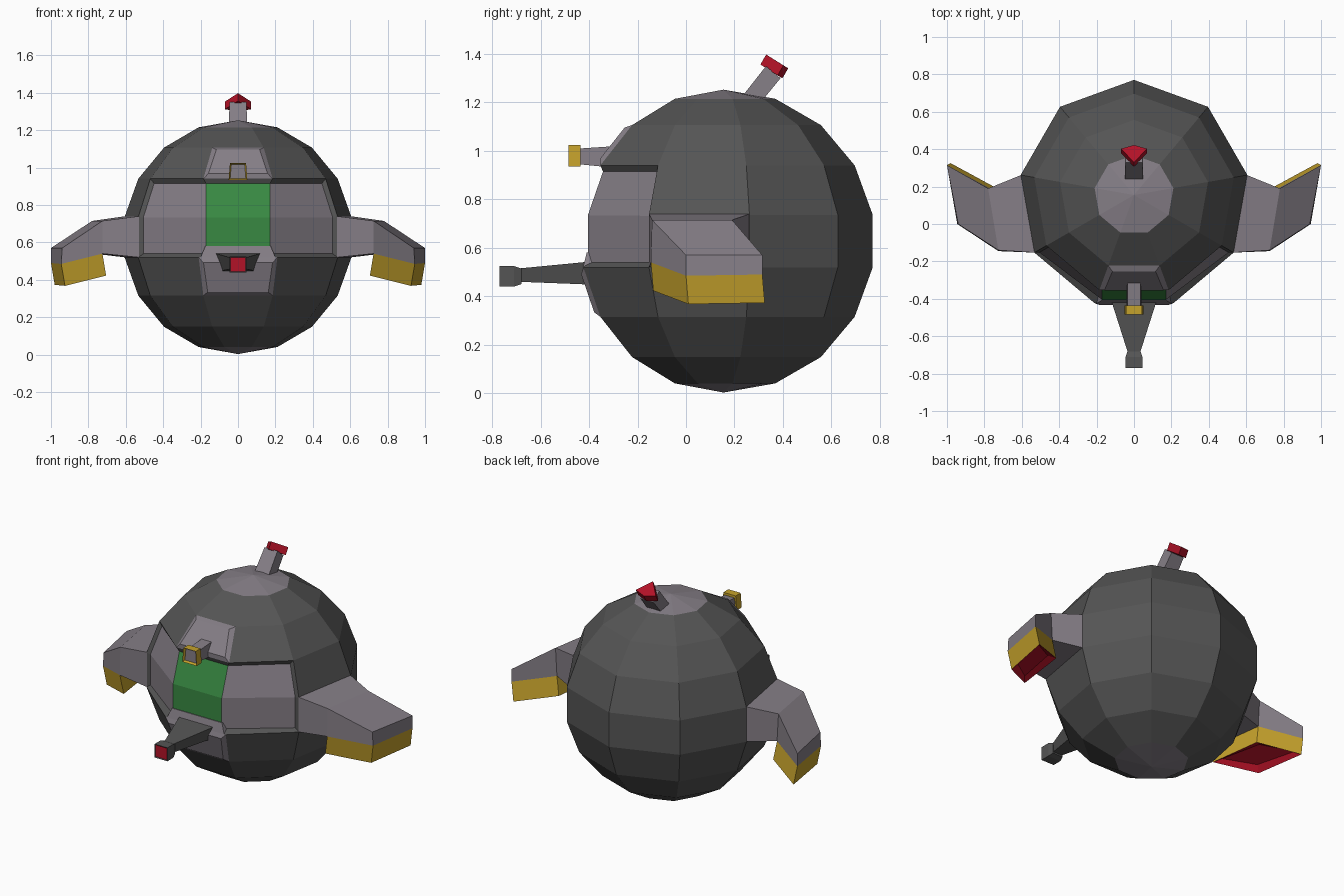
import bpy, bmesh, math
from mathutils import Vector

if "Cube" in bpy.data.objects:
    bpy.data.objects.remove(bpy.data.objects["Cube"])


def material(name, r, g, b):
    m = bpy.data.materials.new(name)
    m.diffuse_color = (r, g, b, 1)
    m.use_nodes = True
    m.node_tree.nodes["Principled BSDF"].inputs["Base Color"].default_value = m.diffuse_color
    return m


HULL = material("dark grey", 0.09, 0.09, 0.09)
PANEL = material("light grey", 0.235, 0.21, 0.24)
YELLOW = material("yellow", 0.56, 0.36, 0.025)
RED = material("red", 0.45, 0.006, 0.02)
GREEN = material("green", 0.04, 0.25, 0.055)


def finish(name, bm, mats):
    me = bpy.data.meshes.new(name)
    bm.to_mesh(me)
    bm.free()
    for m in mats:
        me.materials.append(m)
    ob = bpy.data.objects.new(name, me)
    bpy.context.collection.objects.link(ob)
    return ob


def loft(name, rings, mats, inset=None, rim=0, end=0, mirror=False):
    """Skin closed rings of points; optionally inset and recess the last cap."""
    bm = bmesh.new()
    loops = [[bm.verts.new(p) for p in ring] for ring in rings]
    n = len(rings[0])
    for a, b in zip(loops, loops[1:]):
        for i in range(n):
            j = (i + 1) % n
            bm.faces.new((a[i], a[j], b[j], b[i]))
    bm.faces.new(loops[0])
    cap = bm.faces.new(loops[-1])
    bmesh.ops.recalc_face_normals(bm, faces=bm.faces[:])
    cap.material_index = rim
    if inset:
        bmesh.ops.inset_individual(bm, faces=[cap], thickness=inset[0], depth=inset[1])
    cap.material_index = end
    ob = finish(name, bm, mats)
    if mirror:
        ob.modifiers.new("mirror", "MIRROR")
    return ob


def rect(y, half_top, half_bottom, z0, z1):
    return [(-half_bottom, y, z0), (half_bottom, y, z0), (half_top, y, z1), (-half_top, y, z1)]


# Round hull: 9 sides, 9 bands, flat side facing front
R, CY, CZ, N = 0.625, 0.155, 0.628, 9
bm = bmesh.new()
grid = []
for k in range(1, N):
    r, z = R * math.sin(math.radians(20 * k)), CZ - R * math.cos(math.radians(20 * k))
    grid.append([bm.verts.new((r * math.cos(math.radians(90 + 40 * s)),
                               CY + r * math.sin(math.radians(90 + 40 * s)), z)) for s in range(N)])
bottom, top = bm.verts.new((0, CY, CZ - R)), bm.verts.new((0, CY, CZ + R))
face = {}
for s in range(N):
    t = (s + 1) % N
    for k in range(1, N - 1):
        lo, hi = grid[k - 1], grid[k]
        face[k, s] = bm.faces.new((lo[s], lo[t], hi[t], hi[s]))
    # light caps at both poles
    for f in (bm.faces.new((bottom, grid[0][t], grid[0][s])), bm.faces.new((top, grid[-1][s], grid[-1][t]))):
        f.material_index = 1
bmesh.ops.recalc_face_normals(bm, faces=bm.faces[:])

# Recessed belt of panels around the green window
belt = [face[k, s] for k in (4, 5) for s in (3, 4, 5)]
bmesh.ops.inset_region(bm, faces=belt, thickness=0.02, depth=-0.018, use_even_offset=True)
for f in belt:
    f.material_index = 1
window = [face[4, 4], face[5, 4]]
for v in {v for f in window for v in f.verts}:
    v.co.x = math.copysign(0.17, v.co.x)
for f in window:
    f.material_index = 2
# Raised brow and chin panels
for k in (3, 6):
    face[k, 4].material_index = 1
    bmesh.ops.inset_individual(bm, faces=[face[k, 4]], thickness=0.035, depth=0.018)
finish("hull", bm, [HULL, PANEL, GREEN])

# Sill below the window
loft("window_sill", [[(-0.2, -0.425, 0.52), (0.2, -0.425, 0.52), (0.2, -0.36, 0.52), (-0.2, -0.36, 0.52)],
                     [(-0.175, -0.41, 0.58), (0.175, -0.41, 0.58), (0.175, -0.36, 0.58), (-0.175, -0.36, 0.58)]],
     [PANEL])

# Drooping side wings
root = [(0.53, -0.153, 0.74), (0.603, 0.262, 0.74), (0.603, 0.262, 0.52), (0.53, -0.153, 0.52)]
elbow = [(0.725, -0.14, 0.715), (0.78, 0.19, 0.715), (0.77, 0.19, 0.54), (0.725, -0.145, 0.54)]
tip = [(0.94, 0.0, 0.57), (1.0, 0.315, 0.57), (1.0, 0.315, 0.49), (0.945, 0.0, 0.485)]
loft("wings", [root, elbow, tip], [PANEL], mirror=True)

# Yellow pods under the wing tips with red recessed undersides
pod_top = [elbow[3], tip[3], tip[2], elbow[2]]
pod_low = [Vector(p) + Vector((-0.02, 0.01, -0.117)) for p in pod_top]
loft("wing_pods", [pod_top, pod_low], [YELLOW, RED], (0.045, -0.025), 1, 1, mirror=True)

# Nose cannon: tapered barrel and red muzzle
loft("cannon_barrel", [rect(-0.36, 0.13, 0.09, 0.44, 0.55), rect(-0.43, 0.115, 0.08, 0.45, 0.54),
                       rect(-0.69, 0.032, 0.03, 0.46, 0.515)], [HULL])
loft("cannon_muzzle", [rect(-0.68, 0.035, 0.035, 0.45, 0.515), rect(-0.71, 0.045, 0.045, 0.44, 0.525),
                       rect(-0.77, 0.045, 0.045, 0.44, 0.525)], [HULL, RED], (0.008, -0.004), 0, 1)

# Brow lamp: stalk and yellow hood
loft("lamp_stalk", [rect(-0.29, 0.035, 0.04, 0.93, 1.02), rect(-0.44, 0.035, 0.04, 0.945, 1.01)], [PANEL])
loft("lamp_hood", [rect(-0.435, 0.043, 0.05, 0.935, 1.025), rect(-0.485, 0.043, 0.05, 0.935, 1.025)],
     [YELLOW, PANEL], (0.011, -0.015), 0, 1)

# Roof antenna: leaning mast and red arrow-shaped head
loft("antenna_mast", [[(-0.05, 0.22, 1.21), (0.05, 0.22, 1.21), (0.05, 0.30, 1.19), (-0.05, 0.30, 1.19)],
                      [(-0.045, 0.33, 1.35), (0.045, 0.33, 1.35), (0.045, 0.39, 1.30), (-0.045, 0.39, 1.30)]],
     [PANEL])
head = [(0, 0.307, 1.357), (0.07, 0.378, 1.312), (0, 0.398, 1.30), (-0.07, 0.378, 1.312)]
loft("antenna_head", [head, [Vector(p) + Vector((0, 0.024, 0.041)) for p in head]], [RED])
